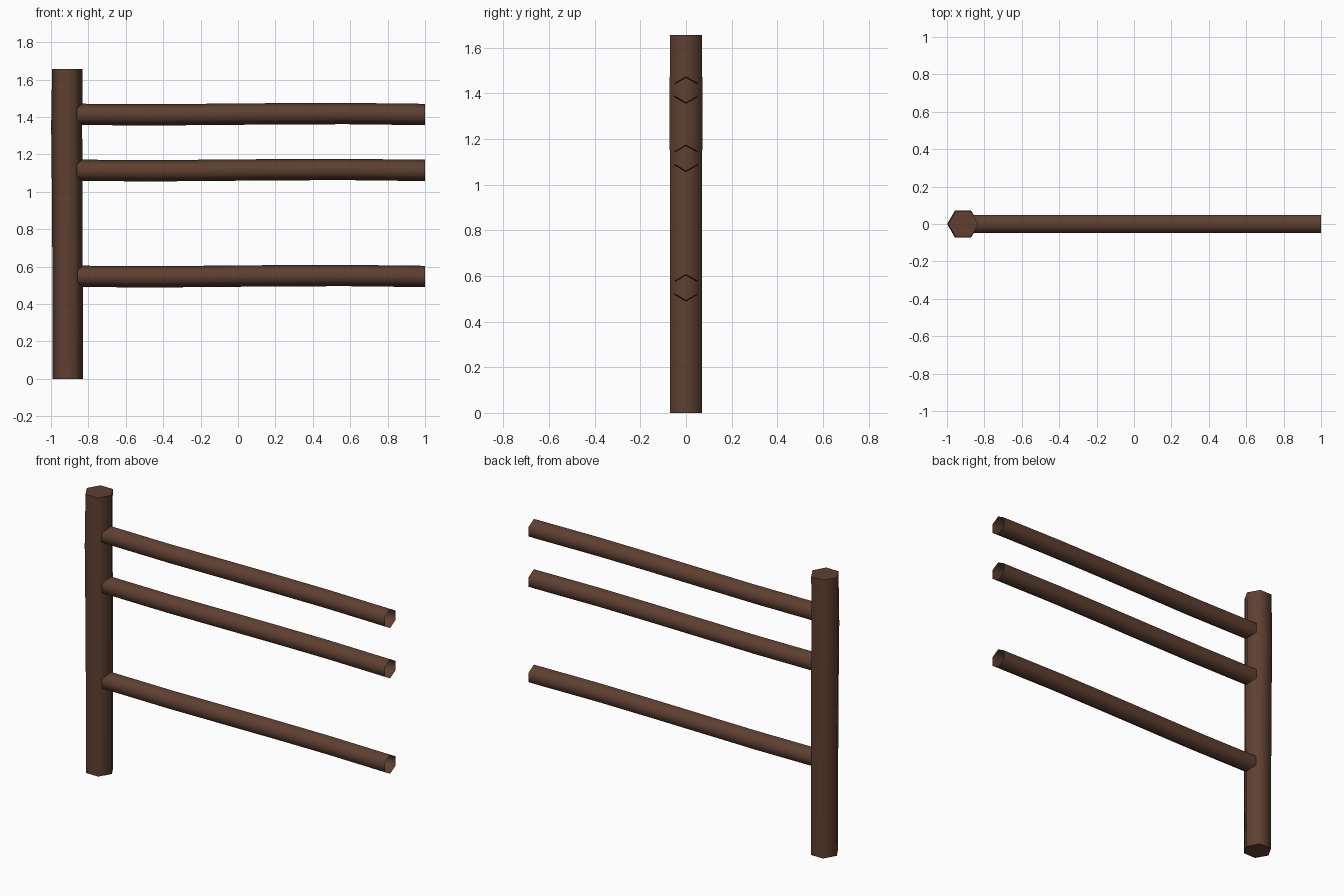
import bpy, bmesh, math
from mathutils import Vector

if "Cube" in bpy.data.objects:
    bpy.data.objects.remove(bpy.data.objects["Cube"])

wood = bpy.data.materials.new("dark_brown_wood")
wood.diffuse_color = (0.112, 0.051, 0.030, 1)
wood.use_nodes = True
wood.node_tree.nodes["Principled BSDF"].inputs["Base Color"].default_value = wood.diffuse_color


def hex_log(name, rings, axis, cap):
    """Six-sided log swept through (centre, radius) rings along x or z."""
    bm = bmesh.new()
    loops = []
    for centre, r in rings:
        loop = []
        for k in range(6):
            a = k * math.pi / 3
            c, s = r * math.cos(a), r * math.sin(a)
            off = Vector((c, s, 0)) if axis == 'z' else Vector((0, s, c))
            loop.append(bm.verts.new(Vector(centre) + off))
        loops.append(loop)
    for a, b in zip(loops, loops[1:]):
        for k in range(6):
            j = (k + 1) % 6
            quad = (a[k], a[j], b[j], b[k])
            bm.faces.new(quad if axis == 'z' else quad[::-1])
    if cap:
        bm.faces.new(loops[0][::-1])
        bm.faces.new(loops[-1])
    # round the sides, keep the cut ends crisp
    for f in bm.faces:
        f.smooth = len(f.verts) == 4
    for e in bm.edges:
        e.smooth = all(f.smooth for f in e.link_faces)
    mesh = bpy.data.meshes.new(name)
    bm.to_mesh(mesh)
    bm.free()
    mesh.materials.append(wood)
    obj = bpy.data.objects.new(name, mesh)
    bpy.context.collection.objects.link(obj)


# upright post, very slightly uneven
hex_log("post", [((-0.910, 0, 0), 0.081),
                 ((-0.911, 0, 0.55), 0.081),
                 ((-0.914, 0, 1.10), 0.082),
                 ((-0.916, 0, 1.35), 0.083),
                 ((-0.913, 0, 1.655), 0.081)], 'z', True)

# three slightly wavy rails, open at the ends
wave = [(-0.90, 0.0), (-0.45, -0.003), (0.25, 0.003), (0.58, 0.004), (1.0, -0.001)]
for name, z in (("lower_rail", 0.548), ("middle_rail", 1.115), ("upper_rail", 1.414)):
    hex_log(name, [((x, 0, z + dz), 0.057) for x, dz in wave], 'x', False)
